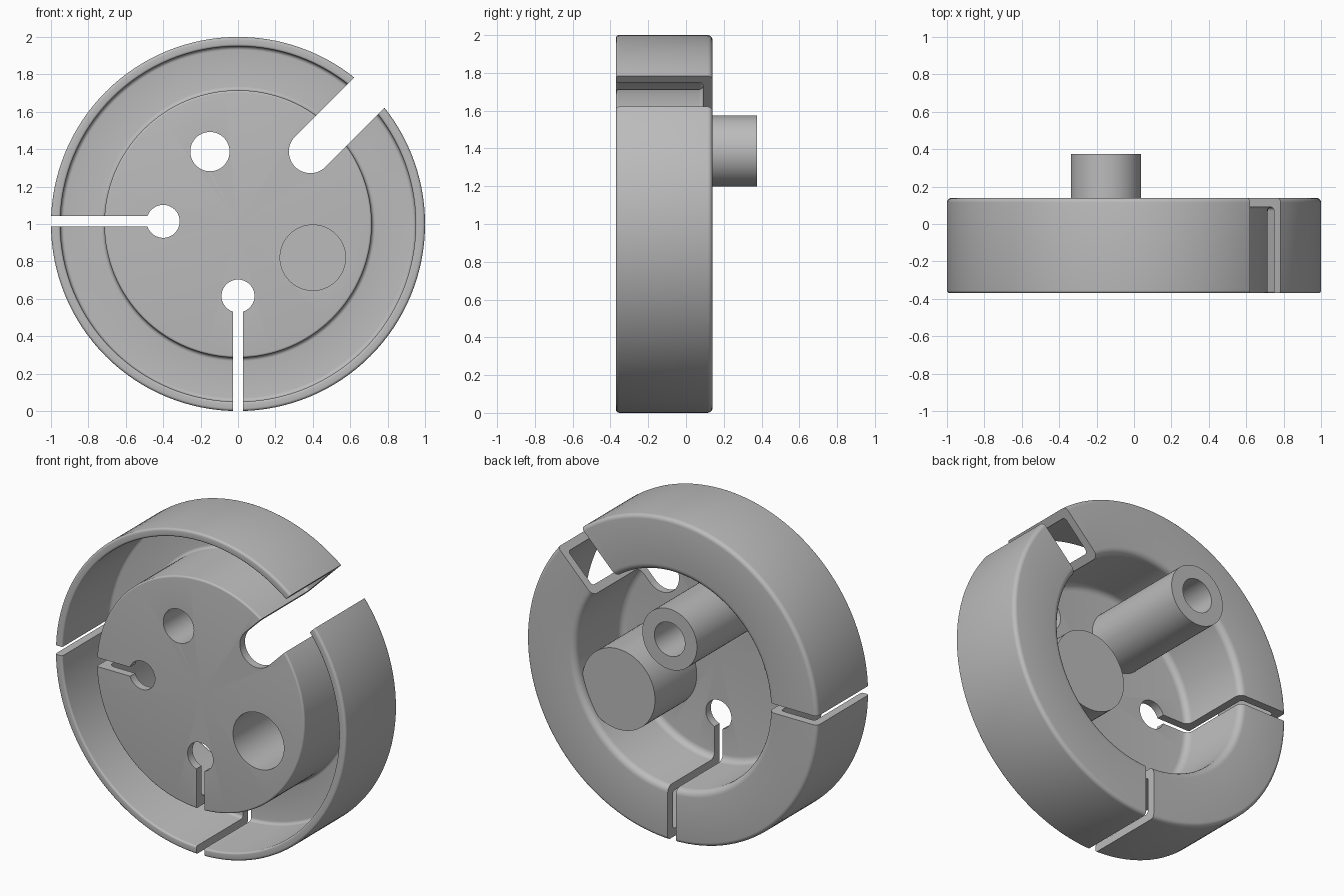
import bpy, bmesh, math
from mathutils import Vector, Matrix

cube = bpy.data.objects.get("Cube")
if cube:
    bpy.data.objects.remove(cube, do_unlink=True)

grey = bpy.data.materials.new("plain_grey")
grey.use_nodes = True
grey.diffuse_color = (0.5, 0.5, 0.5, 1)
grey.node_tree.nodes["Principled BSDF"].inputs["Base Color"].default_value = (0.5, 0.5, 0.5, 1)

FRONT, BACK, MID = -0.37, 0.14, 1.0


def make_object(name, bm):
    bmesh.ops.recalc_face_normals(bm, faces=bm.faces)
    mesh = bpy.data.meshes.new(name)
    bm.to_mesh(mesh)
    bm.free()
    mesh.materials.append(grey)
    obj = bpy.data.objects.new(name, mesh)
    bpy.context.collection.objects.link(obj)
    return obj


def rounded(corners, steps=5):
    """Profile with each (radius, depth, fillet) corner rounded."""
    pts = []
    for i, (r, y, f) in enumerate(corners):
        p = Vector((r, y))
        if f == 0:
            pts.append(p)
            continue
        a = (Vector(corners[i - 1][:2]) - p).normalized()
        b = (Vector(corners[i + 1][:2]) - p).normalized()
        centre = p + (a + b) * f
        for k in range(steps + 1):
            t = k / steps * math.pi / 2
            pts.append(centre - b * f * math.cos(t) - a * f * math.sin(t))
    return pts


def lathe(name, corners, steps=128):
    bm = bmesh.new()
    verts = [bm.verts.new((p.x, p.y, 0)) for p in rounded(corners)]
    edges = [bm.edges.new(pair) for pair in zip(verts, verts[1:])]
    bmesh.ops.spin(bm, geom=verts + edges, cent=(0, 0, 0), axis=(0, 1, 0),
                   angle=math.tau, steps=steps)
    bmesh.ops.remove_doubles(bm, verts=bm.verts, dist=0.0001)
    bmesh.ops.translate(bm, verts=bm.verts, vec=(0, 0, MID))
    return make_object(name, bm)


def cylinder(name, x, z, radius, y0, y1):
    bm = bmesh.new()
    bmesh.ops.create_cone(bm, cap_ends=True, segments=64, radius1=radius, radius2=radius,
                          depth=y1 - y0, matrix=Matrix.Translation((x, (y0 + y1) / 2, z))
                          @ Matrix.Rotation(math.pi / 2, 4, 'X'))
    return make_object(name, bm)


def slot(name, x, z, width, angle):
    """Long box from (x, z) outwards past the rim."""
    bm = bmesh.new()
    bmesh.ops.create_cube(bm, size=1, matrix=Matrix.Translation((x, 0, z))
                          @ Matrix.Rotation(-angle, 4, 'Y')
                          @ Matrix.Translation((0.5, 0, 0))
                          @ Matrix.Diagonal((1, 2, width, 1)))
    return make_object(name, bm)


def combine(target, tool, operation):
    mod = target.modifiers.new(operation.title(), 'BOOLEAN')
    mod.operation, mod.solver, mod.object = operation, 'EXACT', tool
    bpy.context.view_layer.objects.active = target
    bpy.ops.object.modifier_apply(modifier=mod.name)
    bpy.data.objects.remove(tool, do_unlink=True)


# Turned shell: front disc, hub wall, back web and outer rim
body = lathe("slotted_housing", [
    (0, FRONT, 0), (0.715, FRONT, 0.012), (0.715, 0.09, 0.02), (0.95, 0.09, 0.02),
    (0.95, FRONT, 0.012), (1, FRONT, 0.015), (1, BACK, 0.025), (0.665, BACK, 0.04),
    (0.665, -0.32, 0.04), (0, -0.32, 0)])

# Post and blind boss behind the disc
combine(body, cylinder("post", -0.15, 1.387, 0.188, -0.345, 0.375), 'UNION')
combine(body, cylinder("boss", 0.4, 0.82, 0.25, -0.345, 0.09), 'UNION')

# Bores
combine(body, cylinder("post_bore", -0.15, 1.387, 0.105, -1, 1), 'DIFFERENCE')
combine(body, cylinder("boss_pocket", 0.4, 0.82, 0.175, -1, 0.02), 'DIFFERENCE')

# Keyhole slots and the wide angled slot
for x, z, radius, width, angle in (
        (-0.4, 1.014, 0.088, 0.056, math.pi),
        (0, 0.615, 0.088, 0.056, -math.pi / 2),
        (0.387, 1.387, 0.115, 0.23, math.pi / 4)):
    combine(body, cylinder("slot_end", x, z, radius, -1, 1), 'DIFFERENCE')
    combine(body, slot("slot_cut", x, z, width, angle), 'DIFFERENCE')

# Smooth shading with crisp edges
bpy.ops.object.select_all(action='DESELECT')
body.select_set(True)
bpy.context.view_layer.objects.active = body
bpy.ops.object.shade_smooth_by_angle(angle=math.radians(30))
